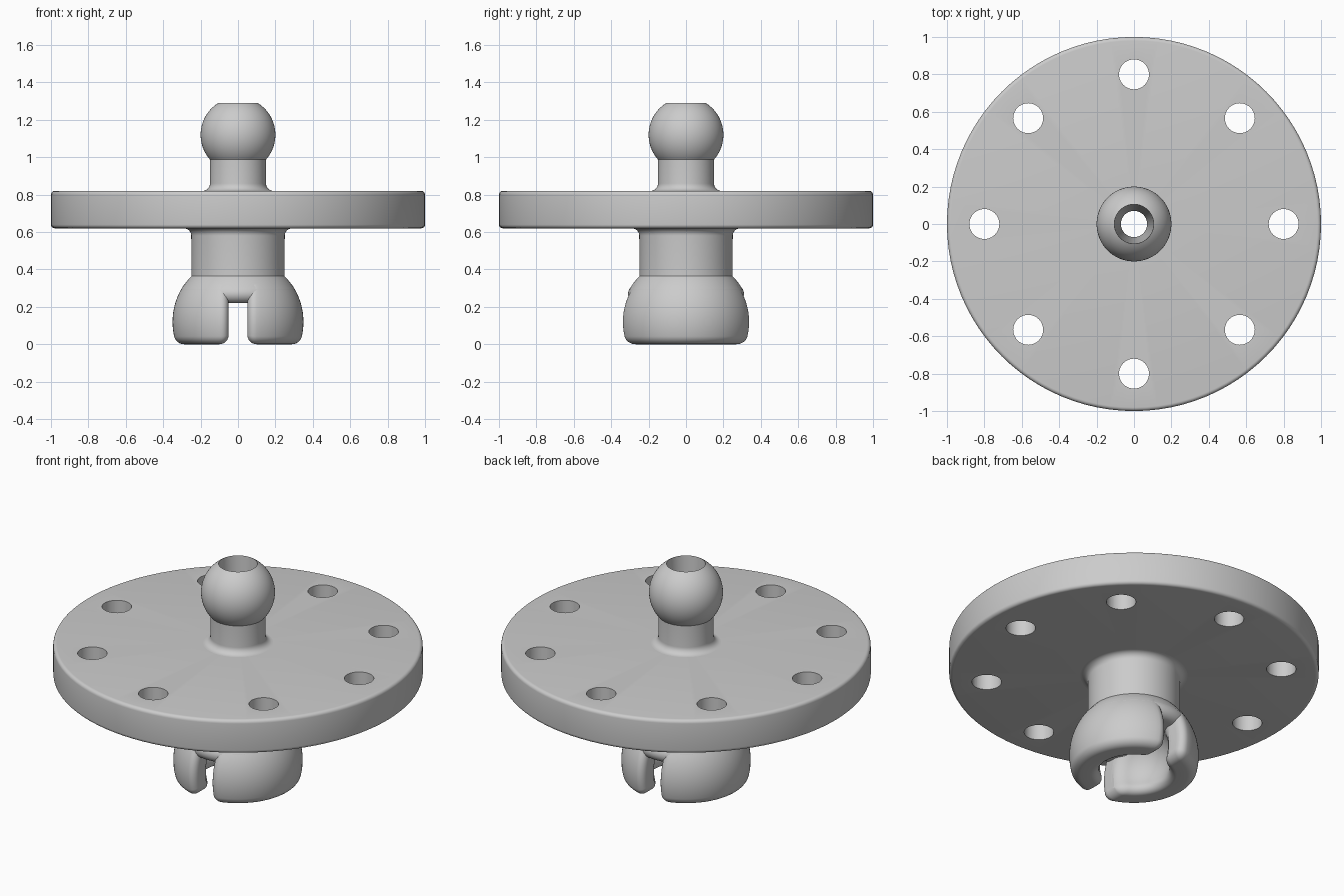
import bpy, bmesh
from math import sin, cos, asin, acos, pi, radians, degrees, hypot

cube = bpy.data.objects.get("Cube")
if cube:
    bpy.data.objects.remove(cube, do_unlink=True)

grey = bpy.data.materials.new("light grey")
grey.use_nodes = True
grey.diffuse_color = (0.6, 0.6, 0.6, 1)
grey.node_tree.nodes["Principled BSDF"].inputs["Base Color"].default_value = (0.6, 0.6, 0.6, 1)

SEGMENTS = 96
SOCKET_Z, SOCKET_R, CAVITY_R = 0.12, 0.35, 0.205
BALL_Z, BALL_R = 1.12, 0.2


def arc(cx, cz, r, start, end, n=8):
    """Points on a circle in the (radius, height) plane, angles in degrees."""
    angles = [radians(start + (end - start) * i / n) for i in range(n + 1)]
    return [(cx + r * cos(a), cz + r * sin(a)) for a in angles]


def bore(z):
    """Radius of the tapered through hole at a height."""
    return 0.07 + 0.035 * (z - 0.31) / 0.98


def finish(bm, name):
    bmesh.ops.recalc_face_normals(bm, faces=bm.faces)
    mesh = bpy.data.meshes.new(name)
    bm.to_mesh(mesh)
    bm.free()
    mesh.materials.append(grey)
    obj = bpy.data.objects.new(name, mesh)
    bpy.context.collection.objects.link(obj)
    return obj


def activate(obj):
    bpy.ops.object.select_all(action='DESELECT')
    obj.select_set(True)
    bpy.context.view_layer.objects.active = obj


def smooth(obj):
    activate(obj)
    bpy.ops.object.shade_smooth_by_angle(angle=radians(30))


def bridge(bm, rings, wrap_rings, wrap_points):
    """Join neighbouring rings of points with quads."""
    count = len(rings[0])
    for i in range(len(rings) if wrap_rings else len(rings) - 1):
        a, b = rings[i], rings[(i + 1) % len(rings)]
        for j in range(count if wrap_points else count - 1):
            k = (j + 1) % count
            bm.faces.new((a[j], a[k], b[k], b[j]))


def lathe(name, profile, closed=False):
    bm = bmesh.new()
    rings = []
    for i in range(SEGMENTS):
        a = 2 * pi * i / SEGMENTS
        rings.append([bm.verts.new((r * cos(a), r * sin(a), z)) for r, z in profile])
    bridge(bm, rings, True, closed)
    return finish(bm, name)


# Flange disc with rounded rim and eight bolt holes
flange = lathe("flange", [(bore(0.62), 0.62)] + arc(0.98, 0.64, 0.02, -90, 0, 5)
               + arc(0.98, 0.80, 0.02, 0, 90, 5) + [(bore(0.82), 0.82)], closed=True)
bm = bmesh.new()
for i in range(8):
    made = bmesh.ops.create_cone(bm, cap_ends=True, segments=40, radius1=0.08,
                                 radius2=0.08, depth=0.5)
    a = i * pi / 4
    bmesh.ops.translate(bm, verts=made["verts"], vec=(0.8 * cos(a), 0.8 * sin(a), 0.72))
cutter = finish(bm, "bolt_hole_cutter")
cutter.hide_render = True
cut = flange.modifiers.new("bolt_holes", 'BOOLEAN')
cut.operation = 'DIFFERENCE'
cut.solver = 'EXACT'
cut.object = cutter
activate(flange)
bpy.ops.object.modifier_apply(modifier=cut.name)
bpy.data.objects.remove(cutter, do_unlink=True)
smooth(flange)

# Ball stud on top, hollow through its axis
ball_top = degrees(acos(0.105 / BALL_R))
stud = arc(0.19, 0.86, 0.04, -90, -180)
stud += arc(0, BALL_Z, BALL_R, -degrees(acos(0.15 / BALL_R)), ball_top, 28)
stud += [(bore(0.82), 0.82)]
smooth(lathe("ball_stud", stud))

# Neck under the flange, ending in the crown of the socket
crown = arc(0.29, 0.58, 0.04, 90, 180)
crown += arc(0, SOCKET_Z, SOCKET_R - 0.001, 44.4, 30, 8)
crown += arc(0.26, 0.27, 0.05, 30, -90, 10)
crown += arc(0.196, 0.25, 0.03, 270, 213.6, 6)
crown += arc(0, SOCKET_Z, CAVITY_R, 33, 70, 10)
crown += [(bore(0.62), 0.62)]
smooth(lathe("socket_neck", crown))

# Two socket jaws either side of the slot, with rounded ends
section = arc(0, SOCKET_Z, SOCKET_R, 35, -12.7, 16)
section += arc(0.288, 0.055, 0.055, -20, -90, 8)
section += arc(0.232, 0.04, 0.04, 270, 165, 8)
section += arc(0, SOCKET_Z, CAVITY_R, -19, 48, 14)
HALF_SLOT, ROUND = 0.05, 0.05


def inset(points, d):
    """Move each point of a clockwise outline inwards by d."""
    out = []
    for i, (r, z) in enumerate(points):
        (r0, z0), (r1, z1) = points[i - 1], points[(i + 1) % len(points)]
        tr, tz = r1 - r0, z1 - z0
        length = hypot(tr, tz)
        out.append((r + d * tz / length, z - d * tr / length))
    return out


def jaw(name, side):
    bm = bmesh.new()

    def end(direction, step):
        phi = step * pi / 12
        x = HALF_SLOT + ROUND * (1 - cos(phi))
        pts = inset(section, ROUND * (1 - sin(phi)))
        return [bm.verts.new((side * x, direction * (r * r - x * x) ** 0.5, z))
                for r, z in pts]

    rings = [end(-1, s) for s in range(7)]
    for i in range(1, 40):
        ring = []
        for r, z in section:
            a = asin((HALF_SLOT + ROUND) / r)
            a += (pi - 2 * a) * i / 40
            ring.append(bm.verts.new((side * r * sin(a), -r * cos(a), z)))
        rings.append(ring)
    rings += [end(1, s) for s in reversed(range(7))]
    bridge(bm, rings, False, True)
    bm.faces.new(rings[0])
    bm.faces.new(rings[-1])
    smooth(finish(bm, name))


jaw("left_socket_jaw", 1)
jaw("right_socket_jaw", -1)
